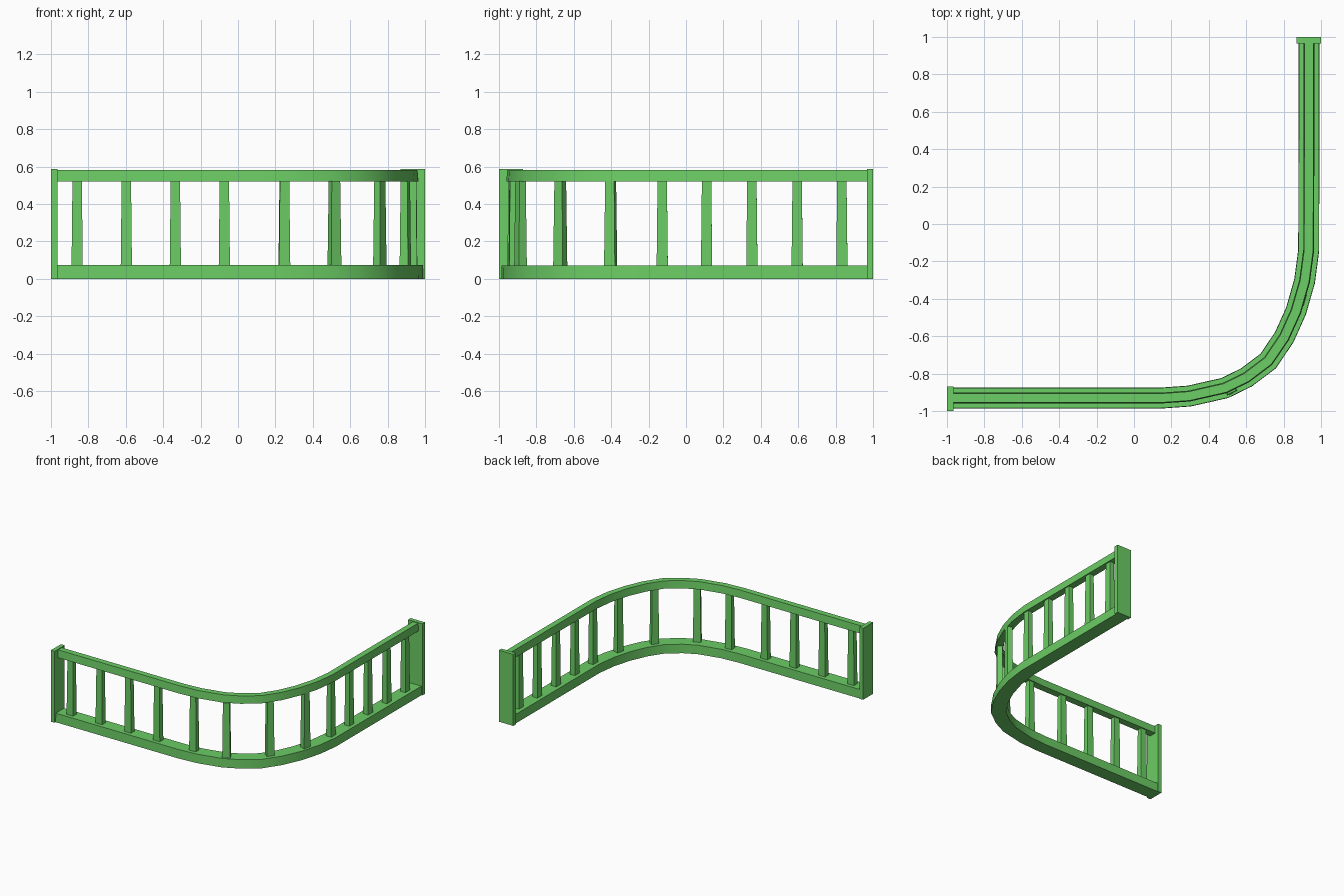
import bpy, bmesh, math
from mathutils import Vector

cube = bpy.data.objects.get("Cube")
if cube:
    bpy.data.objects.remove(cube, do_unlink=True)

green = bpy.data.materials.new("fence green")
green.use_nodes = True
COLOR = (0.15, 0.61, 0.13, 1)
green.diffuse_color = COLOR
green.node_tree.nodes["Principled BSDF"].inputs["Base Color"].default_value = COLOR

# Centre line of the fence: straight run, bend, straight run
PATH = [Vector(p) for p in (
    (-0.97, -0.931), (0.14, -0.931), (0.295, -0.92), (0.485, -0.877), (0.6, -0.821),
    (0.717, -0.733), (0.803, -0.606), (0.866, -0.466), (0.912, -0.306),
    (0.934, -0.14), (0.936, 0.97))]


def finish(name, bm):
    bmesh.ops.recalc_face_normals(bm, faces=bm.faces)
    mesh = bpy.data.meshes.new(name)
    bm.to_mesh(mesh)
    bm.free()
    mesh.materials.append(green)
    ob = bpy.data.objects.new(name, mesh)
    bpy.context.collection.objects.link(ob)
    return ob


def sweep_rail(name, z0, z1, half_bottom, half_top):
    """Mitred trapezoid section swept along the path."""
    bm = bmesh.new()
    rings = []
    for i, p in enumerate(PATH):
        a = (p - PATH[i - 1]).normalized() if i else (PATH[1] - p).normalized()
        b = (PATH[i + 1] - p).normalized() if i < len(PATH) - 1 else a
        t = (a + b).normalized()
        n = Vector((-t.y, t.x)) / t.dot(a)
        section = ((-half_bottom, z0), (half_bottom, z0), (half_top, z1), (-half_top, z1))
        rings.append([bm.verts.new((*(p + n * s), z)) for s, z in section])
    for r, q in zip(rings, rings[1:]):
        for k in range(4):
            m = (k + 1) % 4
            bm.faces.new((r[k], r[m], q[m], q[k]))
    bm.faces.new(rings[0])
    bm.faces.new(rings[-1])
    ob = finish(name, bm)
    bpy.ops.object.select_all(action='DESELECT')
    bpy.context.view_layer.objects.active = ob
    ob.select_set(True)
    bpy.ops.object.shade_smooth_by_angle(angle=math.radians(35))


def tapered_block(name, centre, angle, z0, z1, bottom, top):
    """Four-sided block; bottom and top are (along, across) sizes."""
    bm = bmesh.new()
    bmesh.ops.create_cube(bm, size=1)
    for v in bm.verts:
        size, z = (top, z1) if v.co.z > 0 else (bottom, z0)
        v.co = (v.co.x * size[0], v.co.y * size[1], z)
    ob = finish(name, bm)
    ob.location = (*centre, 0)
    ob.rotation_euler.z = angle


def on_path(axis, value, outward):
    """Point and heading where the path reaches a given x or y."""
    for p, q in zip(PATH, PATH[1:]):
        if p[axis] <= value <= q[axis]:
            d = q - p
            out = Vector((d.y, -d.x)).normalized() * outward
            return p.lerp(q, (value - p[axis]) / d[axis]) + out, math.atan2(d.y, d.x)


# Rails
sweep_rail("bottom_rail", 0, 0.073, 0.056, 0.054)
sweep_rail("top_rail", 0.52, 0.582, 0.029, 0.024)

# Balusters: (axis, position, outward shift), by x on the front, by y on the side
spots = [(0, x, 0) for x in (-0.86, -0.597, -0.335, -0.073, 0.248)]
spots += [(0, 0.507, 0.02), (1, -0.672, 0), (1, -0.4, 0.01)]
spots += [(1, y, 0) for y in (-0.127, 0.11, 0.352, 0.594, 0.833)]
for i, spot in enumerate(spots):
    centre, angle = on_path(*spot)
    tapered_block(f"baluster_{i + 1}", centre, angle, 0.07, 0.523, (0.06, 0.046), (0.05, 0.038))

# End plates
PLATE = (0.034, 0.13)
tapered_block("left_end_plate", (-0.983, -0.935), 0, 0, 0.587, PLATE, PLATE)
tapered_block("back_end_plate", (0.935, 0.983), math.pi / 2, 0, 0.587, PLATE, PLATE)
